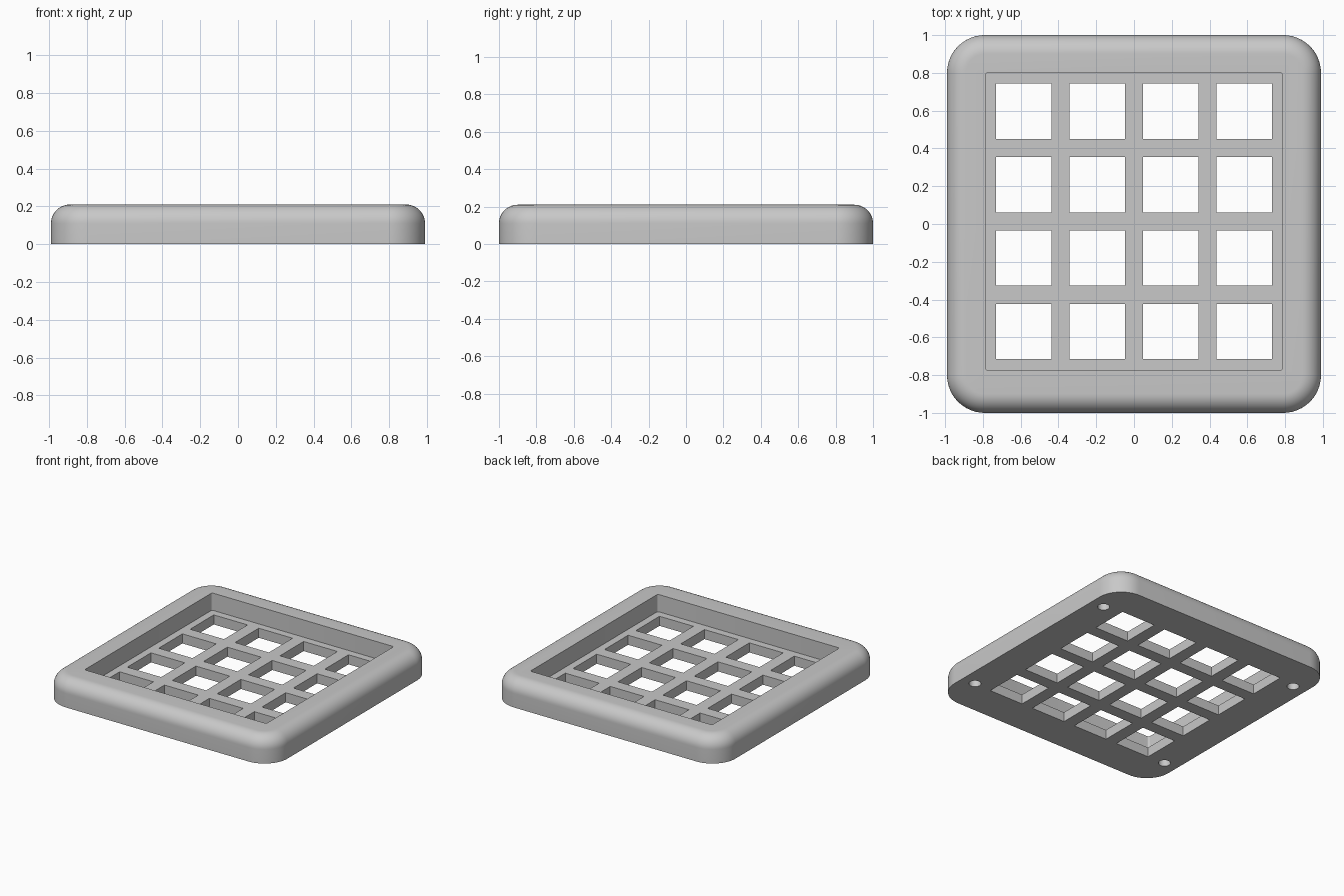
import bpy, bmesh, math

if "Cube" in bpy.data.objects:
    bpy.data.objects.remove(bpy.data.objects["Cube"])

HX, HY, H = 0.99, 1.0, 0.21      # half sizes and height of the tray
CORNER, FILLET = 0.20, 0.10      # plan corner radius, top edge rounding
FLOOR = 0.075                    # thickness of the grid floor
CY = 0.014                       # pocket and grid sit slightly to the back

grey = bpy.data.materials.new("plain grey")
grey.diffuse_color = (0.58, 0.58, 0.58, 1)
grey.use_nodes = True
grey.node_tree.nodes["Principled BSDF"].inputs["Base Color"].default_value = grey.diffuse_color


def rounded_rect(hx, hy, r, z, cx=0, cy=0, seg=12):
    pts = []
    for k, (sx, sy) in enumerate([(1, 1), (-1, 1), (-1, -1), (1, -1)]):
        for i in range(seg + 1):
            a = math.pi / 2 * (k + i / seg)
            pts.append((cx + sx * (hx - r) + r * math.cos(a),
                        cy + sy * (hy - r) + r * math.sin(a), z))
    return pts


def circle(r, z, cx, cy, seg=32):
    return [(cx + r * math.cos(2 * math.pi * i / seg),
             cy + r * math.sin(2 * math.pi * i / seg), z) for i in range(seg)]


def box_ring(h, z, cx, cy):
    return [(cx + sx * h, cy + sy * h, z)
            for sx, sy in [(1, 1), (-1, 1), (-1, -1), (1, -1)]]


def loft(bm, rings):
    """Closed solid through a stack of matching rings, bottom to top."""
    loops = [[bm.verts.new(p) for p in ring] for ring in rings]
    n = len(loops[0])
    for a, b in zip(loops, loops[1:]):
        for i in range(n):
            j = (i + 1) % n
            bm.faces.new((a[i], a[j], b[j], b[i]))
    bm.faces.new(loops[0][::-1])
    bm.faces.new(loops[-1])


def make(name, stacks):
    bm = bmesh.new()
    for rings in stacks:
        loft(bm, rings)
    me = bpy.data.meshes.new(name)
    bm.to_mesh(me)
    bm.free()
    me.materials.append(grey)
    ob = bpy.data.objects.new(name, me)
    bpy.context.collection.objects.link(ob)
    return ob


# Tray body: vertical sides, then a rounded top edge
rings = [rounded_rect(HX, HY, CORNER, 0)]
for i in range(13):
    a = math.pi / 2 * i / 12
    t = FILLET * (1 - math.cos(a))
    rings.append(rounded_rect(HX - t, HY - t, CORNER - t,
                              H - FILLET + FILLET * math.sin(a)))
tray = make("grid_tray", [rings])

# Cutters: pocket, four by four windows, screw holes underneath
pocket = make("pocket_cutter", [[rounded_rect(0.787, 0.788, 0.015, z, 0, CY, 4)
                                 for z in (FLOOR, 0.4)]])
windows = make("window_cutter", [
    [box_ring(0.1465, z, (i - 1.5) * 0.389, CY + (j - 1.5) * 0.3885)
     for z in (-0.1, 0.15)]
    for i in range(4) for j in range(4)])
screws = make("screw_hole_cutter", [
    [circle(0.043, z, sx * 0.877, sy * 0.71) for z in (-0.1, 0.1)]
    for sx in (-1, 1) for sy in (-1, 1)])

bpy.context.view_layer.objects.active = tray
tray.select_set(True)
for cutter in (pocket, windows, screws):
    cutter.hide_render = True
    mod = tray.modifiers.new(cutter.name, 'BOOLEAN')
    mod.operation = 'DIFFERENCE'
    mod.solver = 'EXACT'
    mod.object = cutter
    bpy.ops.object.modifier_apply(modifier=mod.name)
    bpy.data.objects.remove(cutter)

bpy.ops.object.shade_smooth_by_angle(angle=math.radians(30))
